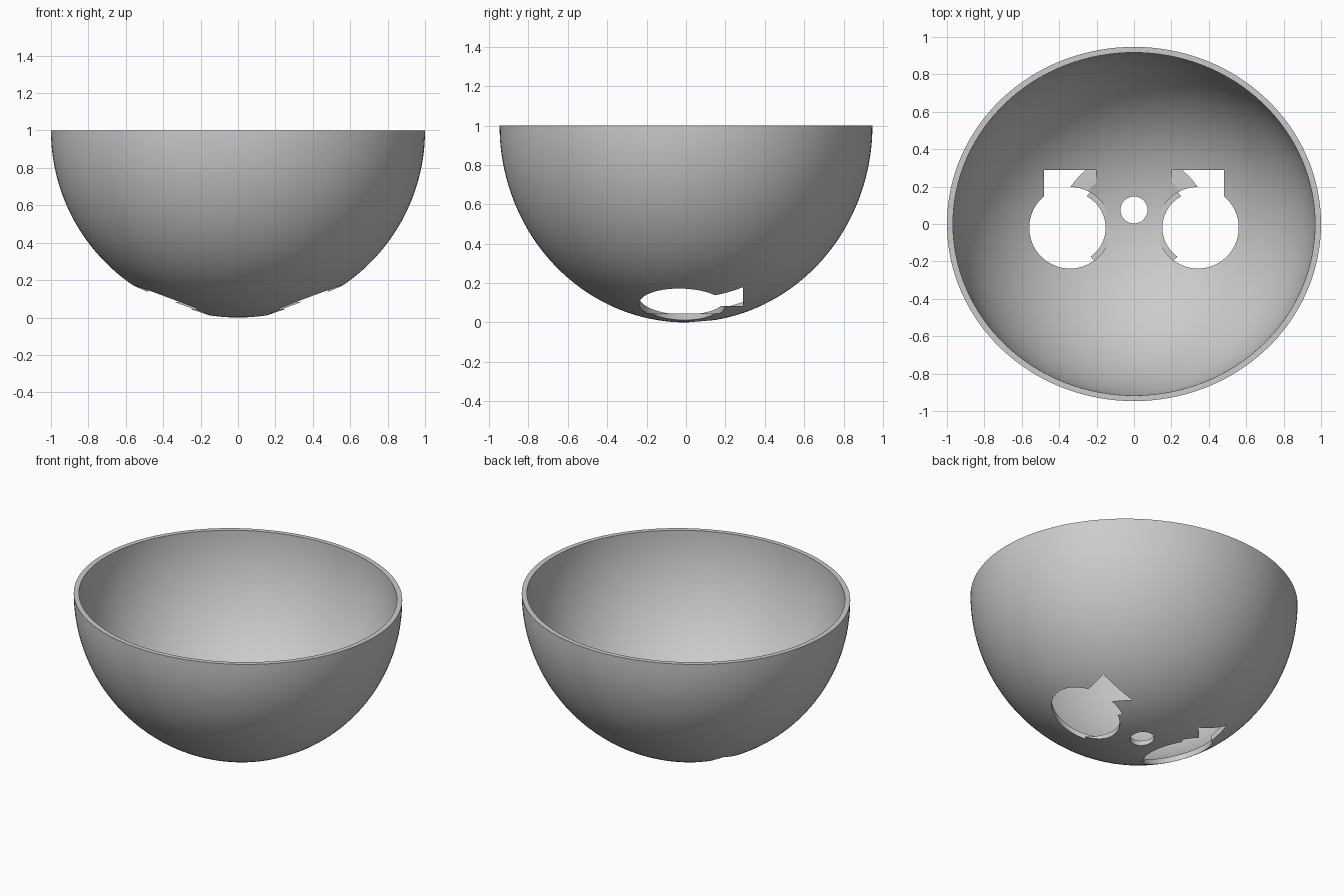
import bpy, bmesh, math
from mathutils import Matrix

if "Cube" in bpy.data.objects:
    bpy.data.objects.remove(bpy.data.objects["Cube"], do_unlink=True)

RX, RY, INNER = 1.0, 0.947, 0.968   # outer half-widths, inner wall scale
SEGMENTS, RINGS = 128, 40
TOP = 0.5                           # cutters end inside the cavity

grey = bpy.data.materials.new("plain grey")
grey.use_nodes = True
grey.diffuse_color = (0.6, 0.6, 0.6, 1)
grey.node_tree.nodes["Principled BSDF"].inputs["Base Color"].default_value = (0.6, 0.6, 0.6, 1)


def make_object(name, bm):
    bmesh.ops.recalc_face_normals(bm, faces=bm.faces)
    mesh = bpy.data.meshes.new(name)
    bm.to_mesh(mesh)
    bm.free()
    mesh.materials.append(grey)
    obj = bpy.data.objects.new(name, mesh)
    bpy.context.collection.objects.link(obj)
    return obj


def cylinder(name, x, y, radius, bottom):
    bm = bmesh.new()
    place = Matrix.Translation((x, y, (bottom + TOP) / 2))
    bmesh.ops.create_cone(bm, cap_ends=True, segments=96, radius1=radius,
                          radius2=radius, depth=TOP - bottom, matrix=place)
    return make_object(name, bm)


def box(name, x, half_width, y0, y1, bottom):
    bm = bmesh.new()
    place = Matrix.Translation((x, (y0 + y1) / 2, (bottom + TOP) / 2))
    size = Matrix.Diagonal((2 * half_width, y1 - y0, TOP - bottom, 1))
    bmesh.ops.create_cube(bm, size=1, matrix=place @ size)
    return make_object(name, bm)


# Half-ellipsoid shell, turned from its wall profile
bm = bmesh.new()
angles = [math.pi / 2 * i / RINGS for i in range(RINGS + 1)]
profile = [(math.sin(a), -math.cos(a)) for a in angles]
profile += [(INNER * r, INNER * z) for r, z in reversed(profile)]
verts = [bm.verts.new((r, 0, z)) for r, z in profile]
edges = [bm.edges.new(pair) for pair in zip(verts, verts[1:])]
bmesh.ops.spin(bm, geom=verts + edges, cent=(0, 0, 0), axis=(0, 0, 1),
               angle=math.tau, steps=SEGMENTS)
bmesh.ops.remove_doubles(bm, verts=bm.verts, dist=1e-5)
bmesh.ops.transform(bm, verts=bm.verts,
                    matrix=Matrix.Translation((0, 0, 1)) @ Matrix.Diagonal((RX, RY, 1, 1)))
shell = make_object("bowl_shell", bm)

# Openings: centre hole, then a stepped round hole with a square notch per side
cutters = [cylinder("centre_hole_cutter", 0, 0.075, 0.072, -0.2)]
for side, sign in (("left", 1), ("right", -1)):
    x = sign * 0.342
    cutters += [
        cylinder(side + "_through_cutter", x, -0.02, 0.19, -0.2),
        cylinder(side + "_seat_cutter", x, -0.02, 0.218, 0.045),
        box(side + "_notch_cutter", x, 0.14, 0.0, 0.29, 0.083),
    ]

bpy.ops.object.select_all(action='DESELECT')
bpy.context.view_layer.objects.active = shell
shell.select_set(True)
for cutter in cutters:
    cutter.hide_render = True
    mod = shell.modifiers.new(cutter.name, 'BOOLEAN')
    mod.operation = 'DIFFERENCE'
    mod.solver = 'EXACT'
    mod.object = cutter
    bpy.ops.object.modifier_apply(modifier=mod.name)
    bpy.data.objects.remove(cutter, do_unlink=True)

# Smooth walls with crisp rim and cut edges
bpy.ops.object.shade_smooth_by_angle(angle=math.radians(12))
